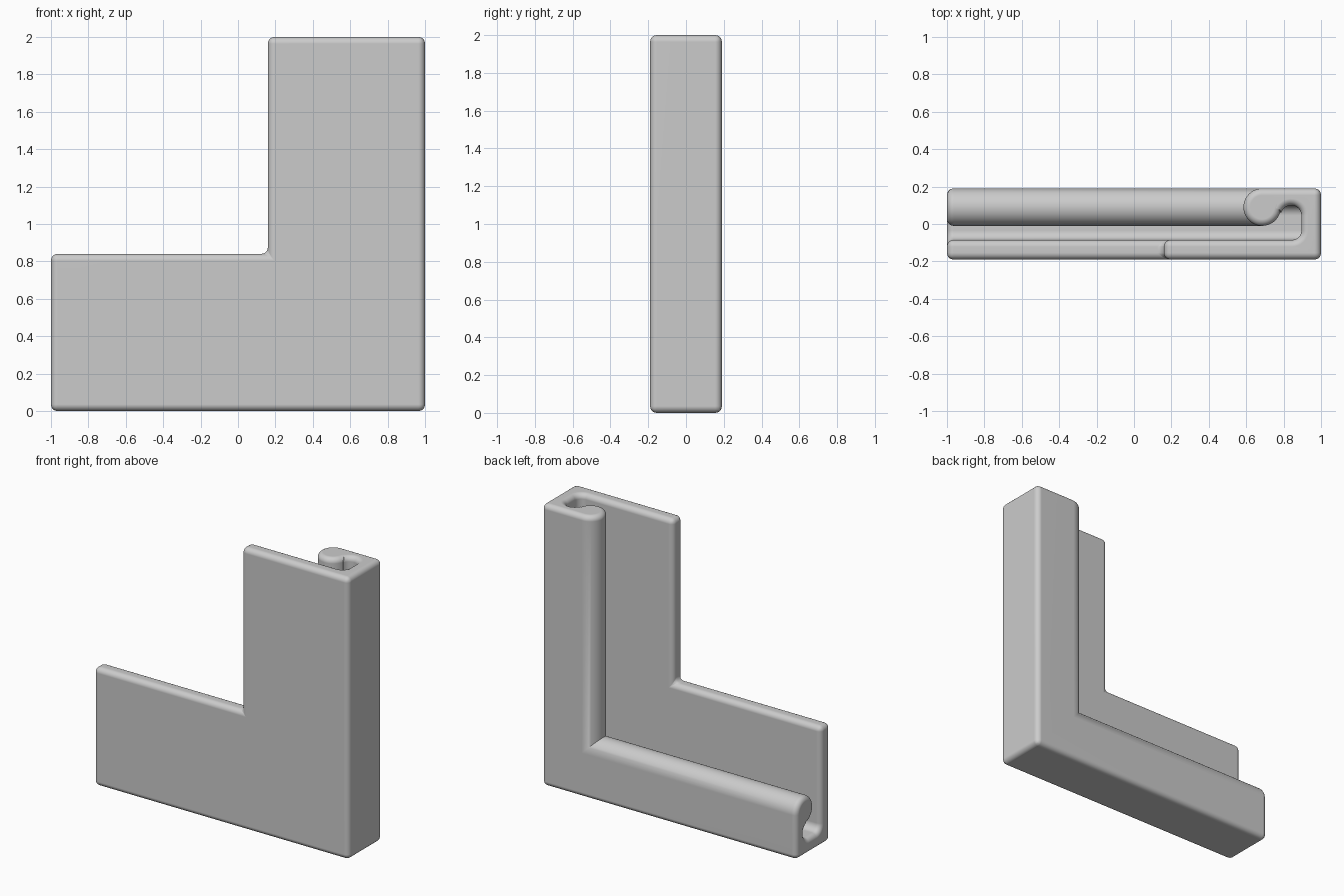
import bpy
import bmesh
from math import cos, sin, radians

cube = bpy.data.objects.get("Cube")
if cube:
    bpy.data.objects.remove(cube, do_unlink=True)

mat = bpy.data.materials.new("plain_grey")
mat.use_nodes = True
GREY = (0.6, 0.6, 0.6, 1)
mat.diffuse_color = GREY
mat.node_tree.nodes["Principled BSDF"].inputs["Base Color"].default_value = GREY


def arc(cd, cy, r, start, end, steps):
    angles = [radians(start + (end - start) * i / steps) for i in range(steps + 1)]
    return [(cd + r * cos(a), cy + r * sin(a)) for a in angles]


# Cross-section: distance in from the outer edge, and depth
HALF, PLATE = 0.19, 0.84
corners = [(PLATE, -0.085), (PLATE, -HALF), (0, -HALF), (0, HALF)]
profile = (arc(0.315, 0.09, 0.1, 90, -164, 28)       # rounded bead
           + arc(0.16, 0.045, 0.055, 16, 180, 16)    # hook of the channel
           + arc(0.155, -0.035, 0.05, 180, 270, 8)   # channel fillet
           + corners)
n = len(profile)

# Sweep it round the mitred corner of the L
bm = bmesh.new()
stations = [
    [bm.verts.new((-1, y, d)) for d, y in profile],
    [bm.verts.new((1 - d, y, d)) for d, y in profile],
    [bm.verts.new((1 - d, y, 2)) for d, y in profile],
]
for a, b in zip(stations, stations[1:]):
    for i in range(n):
        j = (i + 1) % n
        bm.faces.new((a[i], a[j], b[j], b[i]))
for end in (stations[0], stations[2]):
    bm.faces.new(end)
bmesh.ops.recalc_face_normals(bm, faces=bm.faces)

# Round the end rims, the long square edges and the two square mitre edges
rounded = set()
for end in (stations[0], stations[2]):
    rounded.update(bm.edges.get((end[i], end[(i + 1) % n])) for i in range(n))
for a, b in zip(stations, stations[1:]):
    rounded.update(bm.edges.get((a[i], b[i])) for i in range(n - 4, n))
mid = stations[1]
rounded.add(bm.edges.get((mid[n - 4], mid[n - 3])))
rounded.add(bm.edges.get((mid[n - 2], mid[n - 1])))
bmesh.ops.bevel(bm, geom=list(rounded), offset=0.036, offset_type='OFFSET',
                segments=5, profile=0.5, affect='EDGES', clamp_overlap=False)
bmesh.ops.recalc_face_normals(bm, faces=bm.faces)

mesh = bpy.data.meshes.new("corner_bracket")
bm.to_mesh(mesh)
bm.free()
mesh.materials.append(mat)
bracket = bpy.data.objects.new("corner_bracket", mesh)
bpy.context.collection.objects.link(bracket)

# Smooth shading with flat broad faces
bpy.ops.object.select_all(action='DESELECT')
bracket.select_set(True)
bpy.context.view_layer.objects.active = bracket
bpy.ops.object.shade_smooth_by_angle(angle=radians(35))
weighted = bracket.modifiers.new("even_normals", 'WEIGHTED_NORMAL')
weighted.keep_sharp = True
